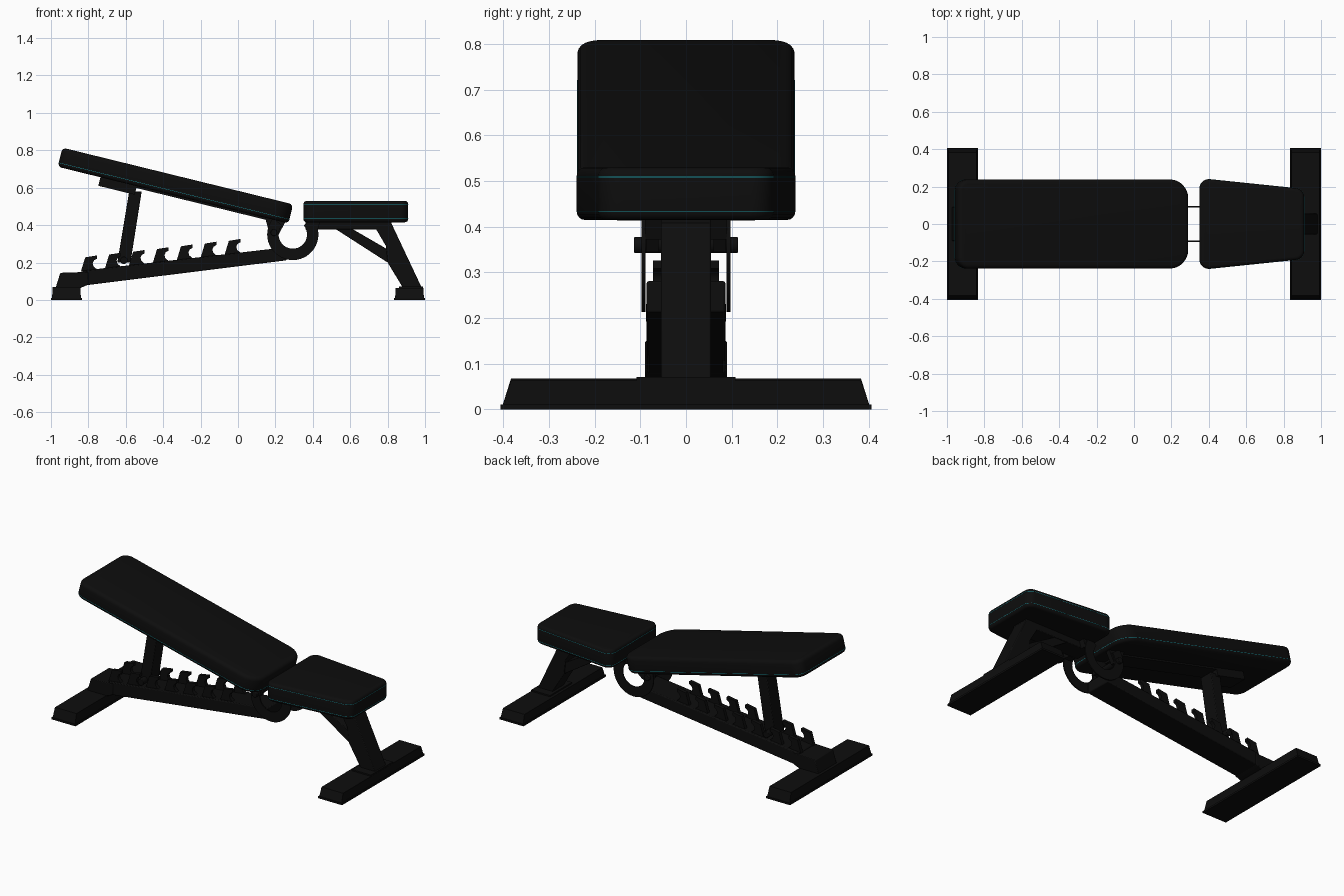
import bpy, bmesh, math
from mathutils import Vector

if "Cube" in bpy.data.objects:
    bpy.data.objects.remove(bpy.data.objects["Cube"])


def material(name, rgb):
    m = bpy.data.materials.new(name)
    m.use_nodes = True
    m.diffuse_color = (*rgb, 1)
    bsdf = m.node_tree.nodes["Principled BSDF"]
    bsdf.inputs["Base Color"].default_value = (*rgb, 1)
    bsdf.inputs["Roughness"].default_value = 0.7
    return m


BLACK = material("matte black", (0.004, 0.004, 0.004))
TEAL = material("teal stitching", (0.01, 0.3, 0.35))


def finish(name, bm, mat=BLACK, bevel=0.0):
    bmesh.ops.recalc_face_normals(bm, faces=bm.faces)
    me = bpy.data.meshes.new(name)
    bm.to_mesh(me)
    bm.free()
    ob = bpy.data.objects.new(name, me)
    bpy.context.collection.objects.link(ob)
    me.materials.append(mat)
    if bevel:
        mod = ob.modifiers.new("edges", "BEVEL")
        mod.width, mod.segments = bevel, 2
    bpy.ops.object.select_all(action="DESELECT")
    ob.select_set(True)
    bpy.context.view_layer.objects.active = ob
    bpy.ops.object.shade_smooth_by_angle(angle=math.radians(40))
    return ob


def loft(name, rings, mat=BLACK, bevel=0.0):
    """Skin matching closed rings and cap both ends."""
    bm = bmesh.new()
    rows = [[bm.verts.new(p) for p in ring] for ring in rings]
    n = len(rows[0])
    for a, b in zip(rows, rows[1:]):
        for i in range(n):
            j = (i + 1) % n
            bm.faces.new((a[i], a[j], b[j], b[i]))
    bm.faces.new(rows[0])
    bm.faces.new(rows[-1])
    return finish(name, bm, mat, bevel)


def prism(name, profile, y0, y1, bevel=0.0):
    """Side profile in x and z, extruded across y."""
    return loft(name, [[(x, y, z) for x, z in profile] for y in (y0, y1)], bevel=bevel)


def block(name, cx, z0, z1, bottom, top):
    """Block on a centre line, with half sizes (x, y) at its bottom and top."""
    signs = ((-1, -1), (1, -1), (1, 1), (-1, 1))
    return loft(name, [[(cx + sx * h[0], sy * h[1], z) for sx, sy in signs]
                       for z, h in ((z0, bottom), (z1, top))])


def rod(name, x, z, radius, half):
    ring = [(x + radius * math.cos(a * math.tau / 20), z + radius * math.sin(a * math.tau / 20))
            for a in range(20)]
    return prism(name, ring, -half, half, 0.003)


def outline(corners, inset, steps=8):
    """Convex counter-clockwise outline with a rounded arc at each (x, y, radius)."""
    pts = []
    for i, (x, y, r) in enumerate(corners):
        p = Vector((x, y))
        a = (Vector(corners[i - 1][:2]) - p).normalized()
        b = (Vector(corners[(i + 1) % len(corners)][:2]) - p).normalized()
        centre = p + (a + b).normalized() * r / math.sin(a.angle(b) / 2)
        start = math.atan2(a.x, -a.y)
        turn = math.pi - a.angle(b)
        for k in range(steps + 1):
            t = start + turn * k / steps
            pts.append(centre + (r - inset) * Vector((math.cos(t), math.sin(t))))
    return pts


def pad(name, corners, thick, edge, seams, place, tilt=0.0):
    quarter = [i * math.pi / 8 for i in range(5)]
    levels = [(edge * (1 - math.cos(t)), edge * (1 - math.sin(t))) for t in quarter]
    levels = [(z, s) for z, s in levels] + [(thick - z, s) for z, s in reversed(levels)]

    def ring(z, inset):
        return [(p.x, p.y, z - thick / 2) for p in outline(corners, inset)]
    parts = [loft(name, [ring(z, s) for z, s in levels])]
    for k, z in enumerate(seams):
        parts.append(loft(f"{name}_stitching_{k + 1}",
                          [ring(z - 0.001, -0.0006), ring(z + 0.001, -0.0006)], TEAL))
    for ob in parts:
        ob.location = place
        ob.rotation_euler.y = tilt


# Padded cushions
TILT = math.radians(13.8)
BACK = Vector((-0.3345, 0, 0.6115))
pad("backrest", [(-0.635, -0.238, 0.06), (0.635, -0.238, 0.1),
                 (0.635, 0.238, 0.1), (-0.635, 0.238, 0.06)],
    0.105, 0.022, (0.022,), BACK, TILT)
pad("seat", [(-0.28, -0.245, 0.05), (0.28, -0.187, 0.05),
             (0.28, 0.187, 0.05), (-0.28, 0.245, 0.05)],
    0.115, 0.018, (0.019, 0.094), (0.63, 0, 0.4725))

# Feet with flat sole plates
for side, cx, top in (("rear", -0.917, 0.068), ("front", 0.917, 0.063)):
    block(side + "_foot_sole", cx, 0, 0.011, (0.083, 0.406), (0.083, 0.406))
    block(side + "_foot", cx, 0.011, top, (0.077, 0.401), (0.074, 0.383))
block("front_leg_plate", 0.925, 0.063, 0.071, (0.065, 0.108), (0.065, 0.108))

# Front leg, brace and seat rail
prism("front_leg", [(0.72, 0.41), (0.82, 0.41), (0.985, 0.06), (0.885, 0.06),
                    (0.8, 0.2), (0.79, 0.29)], -0.055, 0.055, 0.004)
prism("leg_brace", [(0.52, 0.38), (0.61, 0.38), (0.8, 0.27), (0.8, 0.2)], -0.05, 0.05, 0.003)
prism("seat_rail", [(0.36, 0.376), (0.82, 0.376), (0.82, 0.42), (0.36, 0.42)],
      -0.055, 0.055, 0.004)


# Sloping base beam
def beam_top(x):
    return 0.252 + 0.115 * x


prism("base_beam", [(-0.85, 0.074), (0.26, 0.212), (0.26, beam_top(0.26)),
                    (-0.83, beam_top(-0.83))], -0.086, 0.086, 0.005)
prism("rear_bracket", [(-0.975, 0.065), (-0.95, 0.145), (-0.8, 0.15), (-0.8, 0.082),
                       (-0.84, 0.065)], -0.09, 0.09, 0.004)

# Twin rows of hooked adjustment teeth
HOOK = [(-0.055, -0.01), (-0.032, 0.066), (0.03, 0.076), (0.03, 0.058), (0.015, 0.05),
        (0.008, 0.035), (0.012, 0.018), (0.026, 0.006), (0.045, -0.01)]
for row, s in (("left", 1), ("right", -1)):
    for i in range(7):
        x = -0.785 + i * 0.128
        prism(f"{row}_hook_{i + 1}", [(x + u, beam_top(x) + v) for u, v in HOOK],
              s * 0.05, s * 0.072)

# Backrest strut, its pin and the mounting rail
prism("backrest_strut", [(-0.645, 0.2), (-0.575, 0.2), (-0.515, 0.58), (-0.582, 0.58)],
      -0.045, 0.045, 0.004)
rod("strut_pin", -0.61, 0.212, 0.02, 0.088)
for name, x0, x1, drop, half in (("strut_mount", -0.4, -0.2, 0.047, 0.06),
                                 ("backrest_rail", -0.4, 0.52, 0.01, 0.06)):
    ob = prism(name, [(x0, -0.05), (x1, -0.05), (x1, -0.0525 - drop), (x0, -0.0525 - drop)],
               -half, half)
    ob.location = BACK
    ob.rotation_euler.y = TILT

# Curved side plates joining the beam, backrest and seat
CX, CZ = 0.293, 0.35
arc = [math.radians(140 + 260 * i / 32) for i in range(33)]
curve = [(CX + 0.137 * math.cos(a), CZ + 0.137 * math.sin(a)) for a in arc]
curve += [(CX + 0.076 * math.cos(a), CZ + 0.076 * math.sin(a)) for a in reversed(arc)]
for row, s in (("left", 1), ("right", -1)):
    prism(row + "_hinge_plate", curve, s * 0.089, s * 0.097)
    prism(row + "_hinge_bracket", [(0.14, 0.46), (0.26, 0.43), (0.215, 0.345), (0.17, 0.345)],
          s * 0.06, s * 0.088)
    prism(row + "_seat_bracket", [(0.37, 0.42), (0.44, 0.42), (0.425, 0.372), (0.38, 0.372)],
          s * 0.05, s * 0.09)
rod("hinge_pin", 0.192, 0.36, 0.018, 0.114)
